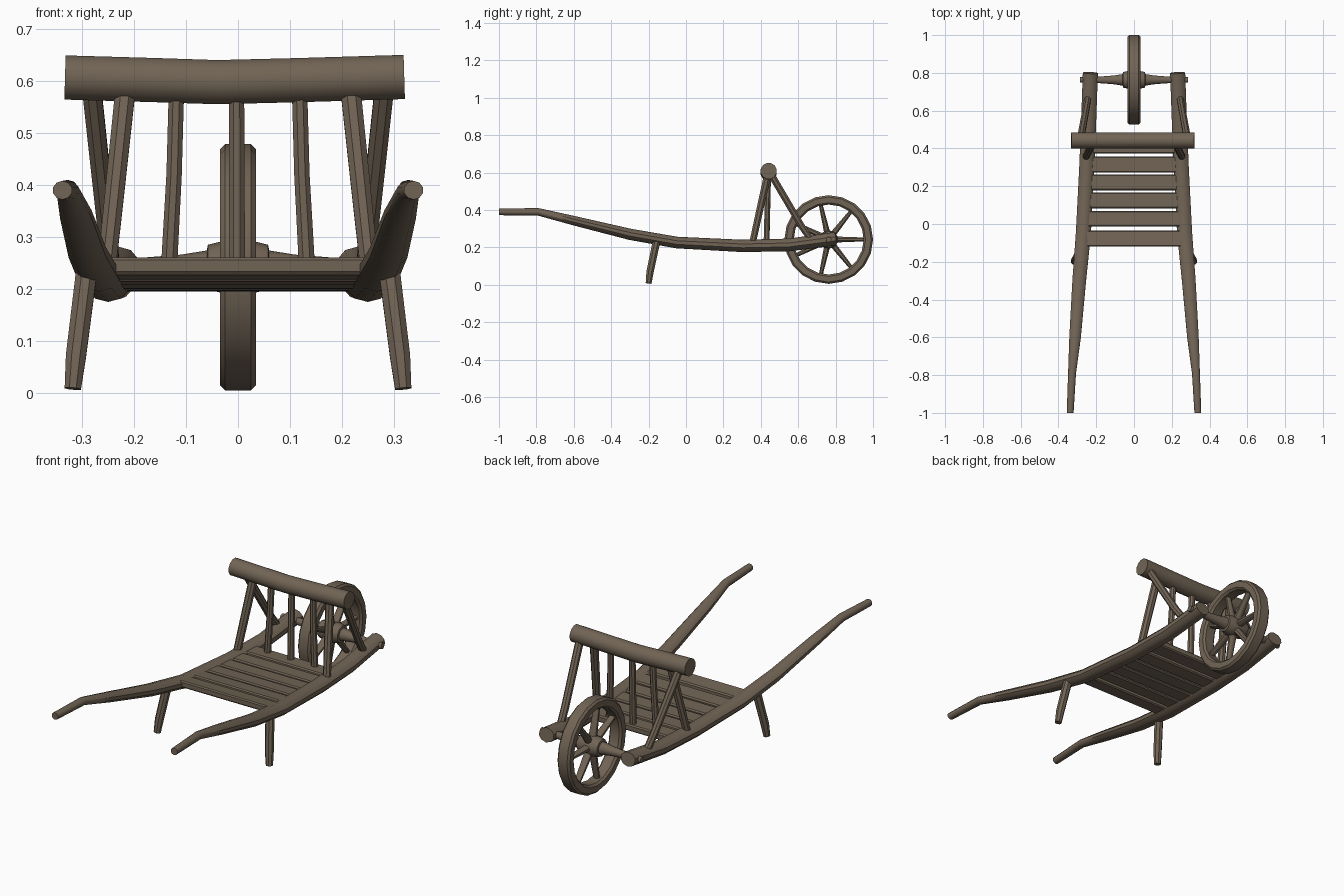
import bpy, bmesh, math
from mathutils import Vector

cube = bpy.data.objects.get("Cube")
if cube:
    bpy.data.objects.remove(cube)

wood = bpy.data.materials.new("weathered brown wood")
wood.use_nodes = True
wood.diffuse_color = (0.165, 0.127, 0.09, 1)
bsdf = next(n for n in wood.node_tree.nodes if n.type == 'BSDF_PRINCIPLED')
bsdf.inputs["Base Color"].default_value = wood.diffuse_color
bsdf.inputs["Roughness"].default_value = 0.9


def finish(bm, name, angle=40):
    bmesh.ops.recalc_face_normals(bm, faces=bm.faces)
    mesh = bpy.data.meshes.new(name)
    bm.to_mesh(mesh)
    bm.free()
    mesh.materials.append(wood)
    ob = bpy.data.objects.new(name, mesh)
    bpy.context.collection.objects.link(ob)
    bpy.ops.object.select_all(action='DESELECT')
    ob.select_set(True)
    bpy.context.view_layer.objects.active = ob
    bpy.ops.object.shade_smooth_by_angle(angle=math.radians(angle))
    return ob


def pole(name, points, radii, sides=8, ref=(1, 0, 0)):
    """Tapered pole along points; radii are (across ref, other way) pairs or single numbers."""
    bm = bmesh.new()
    pts = [Vector(p) for p in points]
    rings = []
    for i, p in enumerate(pts):
        t = (pts[min(i + 1, len(pts) - 1)] - pts[max(i - 1, 0)]).normalized()
        u = (Vector(ref) - t * t.dot(Vector(ref))).normalized()
        v = t.cross(u)
        ru, rv = radii[i] if isinstance(radii[i], tuple) else (radii[i], radii[i])
        angles = [math.tau * (k + 0.5) / sides for k in range(sides)]
        rings.append([bm.verts.new(p + u * ru * math.cos(a) + v * rv * math.sin(a)) for a in angles])
    for a, b in zip(rings, rings[1:]):
        for k in range(sides):
            n = (k + 1) % sides
            bm.faces.new((a[k], a[n], b[n], b[k]))
    bm.faces.new(rings[0])
    bm.faces.new(rings[-1])
    return finish(bm, name)


def deck_height(y):
    return 0.206 + 0.13 * max(0, 0.38 - y) ** 2 + 0.006

# Wheel: rounded rectangular rim swept around the axle
AXLE_Y, AXLE_Z, R = 0.763, 0.242, 0.237
bm = bmesh.new()
profile = [(-0.025, R), (0.025, R), (0.035, R - 0.01), (0.035, R - 0.04),
           (0.025, R - 0.05), (-0.025, R - 0.05), (-0.035, R - 0.04), (-0.035, R - 0.01)]
SEG = 20
rings = []
for i in range(SEG):
    a = math.tau * i / SEG
    rings.append([bm.verts.new((x, AXLE_Y + r * math.cos(a), AXLE_Z + r * math.sin(a))) for x, r in profile])
for i in range(SEG):
    a, b = rings[i], rings[(i + 1) % SEG]
    for k in range(len(profile)):
        n = (k + 1) % len(profile)
        bm.faces.new((a[k], a[n], b[n], b[k]))
finish(bm, "wheel_rim")

# Spokes, hub and axle
SPOKES = 7
for i in range(SPOKES):
    a = math.radians(103) + math.tau * i / SPOKES
    d = Vector((0, math.cos(a), math.sin(a)))
    c = Vector((0, AXLE_Y, AXLE_Z))
    pole(f"spoke_{i + 1}", [c + d * 0.02, c + d * 0.195], [(0.022, 0.018), (0.016, 0.011)])
hub = [(-0.285, 0.015), (-0.2, 0.017), (-0.11, 0.024), (-0.06, 0.032), (-0.058, 0.043), (-0.03, 0.05)]
hub += [(-x, r) for x, r in reversed(hub)]
pole("hub_and_axle", [(x, AXLE_Y, AXLE_Z) for x, r in hub], [r for x, r in hub], 10, (0, 1, 0))

# Long curved side rails ending in handles: x, y, z, half width, half height
rail = [(0.338, -1.0, 0.39, 0.019, 0.018), (0.328, -0.79, 0.39, 0.022, 0.02),
        (0.312, -0.6, 0.343, 0.032, 0.025), (0.29, -0.3, 0.27, 0.038, 0.03),
        (0.268, -0.05, 0.226, 0.042, 0.031), (0.25, 0.3, 0.208, 0.042, 0.033),
        (0.24, 0.55, 0.213, 0.042, 0.034), (0.231, 0.8, 0.246, 0.042, 0.036)]
for side, s in (("left", 1), ("right", -1)):
    pole(f"{side}_rail", [(s * p[0], p[1], p[2]) for p in rail], [(p[3], p[4]) for p in rail], 10)
    # Splayed support leg
    pole(f"{side}_leg", [(s * 0.29, -0.155, 0.245), (s * 0.312, -0.192, 0.07), (s * 0.318, -0.2, 0.008)],
         [0.022, 0.021, 0.017])
    # Corner post, rear brace and inner post of the rack
    pole(f"{side}_corner_post", [(s * 0.255, 0.355, 0.22), (s * 0.238, 0.39, 0.38), (s * 0.216, 0.437, 0.59)],
         [0.019, 0.02, 0.021])
    pole(f"{side}_rear_brace", [(s * 0.242, 0.68, 0.225), (s * 0.252, 0.62, 0.31), (s * 0.282, 0.455, 0.59)],
         [0.018, 0.019, 0.02])
    pole(f"{side}_inner_post", [(s * 0.135, 0.43, 0.2), (s * 0.123, 0.435, 0.42), (s * 0.118, 0.44, 0.6)],
         [0.017, 0.016, 0.016])
pole("middle_post", [(-0.002, 0.43, 0.2), (-0.003, 0.44, 0.6)], [0.017, 0.016])

# Sagging top bar of the rack
bar = [(-0.333, 0.607), (-0.16, 0.602), (-0.04, 0.598), (0.12, 0.602), (0.32, 0.608)]
pole("top_bar", [(x, 0.442, z) for x, z in bar], [0.044] * len(bar), 12, (0, 1, 0))

# Deck slats following the curve of the rails
for i, y in enumerate((-0.077, 0.028, 0.125, 0.22, 0.315, 0.415)):
    bm = bmesh.new()
    bmesh.ops.create_cube(bm, size=1)
    for v in bm.verts:
        v.co = (v.co.x * 0.5, y + v.co.y * 0.084, deck_height(y + v.co.y * 0.084) + v.co.z * 0.034)
    bmesh.ops.bevel(bm, geom=[e for e in bm.edges if abs(e.verts[0].co.x - e.verts[1].co.x) > 0.1],
                    offset=0.006, segments=1, affect='EDGES')
    finish(bm, f"deck_slat_{i + 1}", 30)
